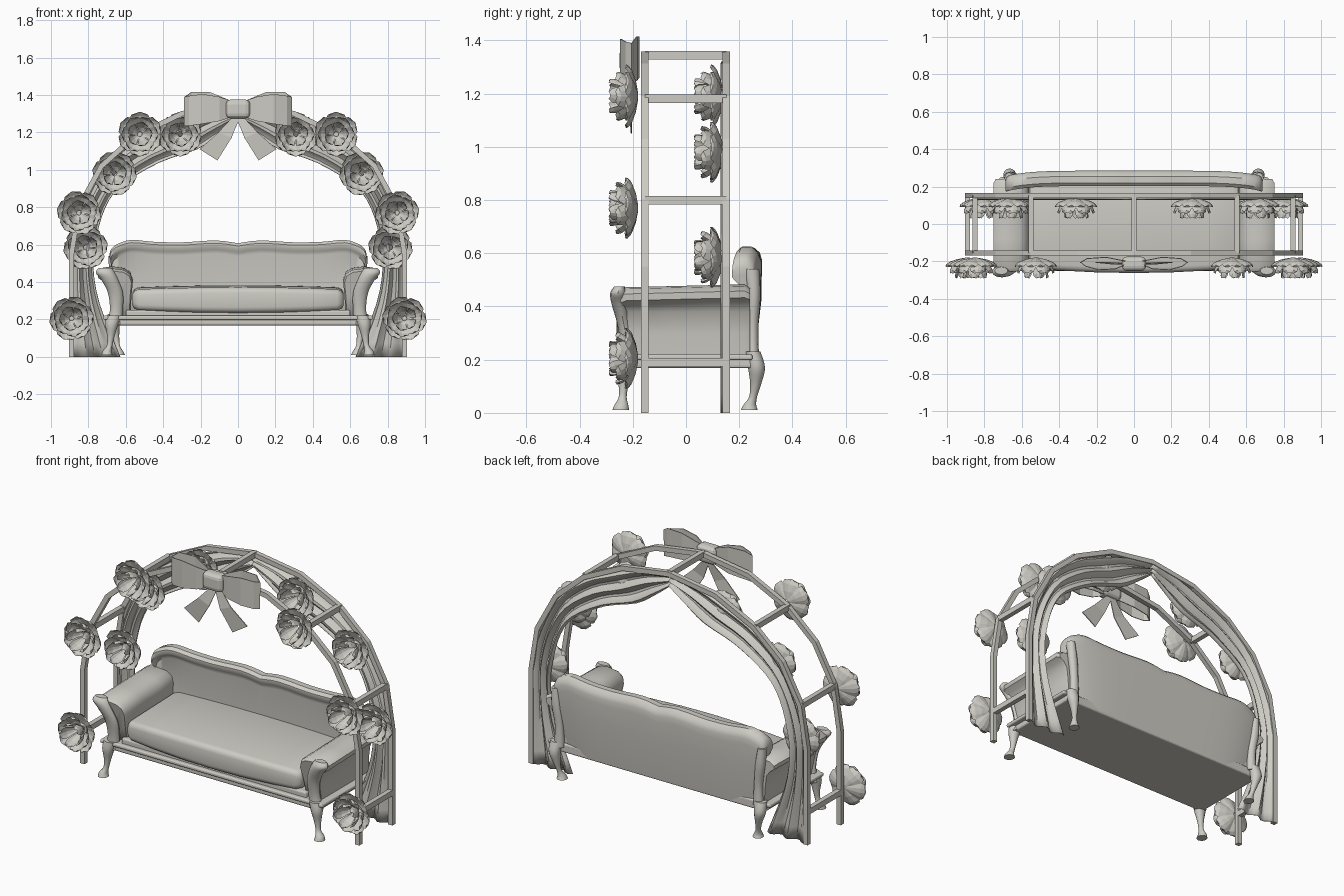
import bpy, bmesh, math
from mathutils import Vector, Matrix

cube = bpy.data.objects.get("Cube")
if cube:
    bpy.data.objects.remove(cube, do_unlink=True)

mat = bpy.data.materials.new("warm_light_grey")
mat.use_nodes = True
COLOR = (0.61, 0.60, 0.55, 1)
mat.diffuse_color = COLOR
mat.node_tree.nodes["Principled BSDF"].inputs["Base Color"].default_value = COLOR


def finish(name, bm, smooth=False, recalc=True):
    if recalc:
        bmesh.ops.recalc_face_normals(bm, faces=bm.faces[:])
    mesh = bpy.data.meshes.new(name)
    bm.to_mesh(mesh)
    bm.free()
    mesh.materials.append(mat)
    for p in mesh.polygons:
        p.use_smooth = smooth
    if smooth:
        mesh.set_sharp_from_angle(angle=math.radians(40))
    obj = bpy.data.objects.new(name, mesh)
    bpy.context.collection.objects.link(obj)
    return obj


def add_rings(bm, rings, closed=True, caps=True):
    rows = [[bm.verts.new(p) for p in r] for r in rings]
    n = len(rows[0])
    for a, b in zip(rows, rows[1:]):
        for i in range(n if closed else n - 1):
            j = (i + 1) % n
            bm.faces.new((a[i], a[j], b[j], b[i]))
    if closed and caps:
        bm.faces.new(rows[0])
        bm.faces.new(rows[-1])


def loft(name, rings, smooth=False, closed=True, thick=0):
    bm = bmesh.new()
    add_rings(bm, rings, closed)
    obj = finish(name, bm, smooth)
    if thick:
        mod = obj.modifiers.new("thickness", 'SOLIDIFY')
        mod.thickness = thick
        mod.offset = 0
    return obj


def box(name, lo, hi, bevel=0):
    bm = bmesh.new()
    bmesh.ops.create_cube(bm, size=1)
    for v in bm.verts:
        v.co = [(a + b) / 2 + c * (b - a) for a, b, c in zip(lo, hi, v.co)]
    obj = finish(name, bm)
    if bevel:
        mod = obj.modifiers.new("round", 'BEVEL')
        mod.width, mod.segments = bevel, 3
    return obj


def spline(pts, steps=4):
    """Smooth path through points of any dimension."""
    out = []
    for i in range(len(pts) - 1):
        quad = [pts[max(i - 1, 0)], pts[i], pts[i + 1], pts[min(i + 2, len(pts) - 1)]]
        for k in range(steps):
            t = k / steps
            out.append(tuple(0.5 * (2 * b + (c - a) * t + (2 * a - 5 * b + 4 * c - d) * t * t
                             + (3 * b - a - 3 * c + d) * t ** 3) for a, b, c, d in zip(*quad)))
    return out + [tuple(pts[-1])]


def post(name, s, stations, sides=12):
    """Upright turned shape: stations of x, y, z, half width x, half width y."""
    rings = []
    for x, y, z, rx, ry in spline(stations):
        rings.append([(s * (x + rx * math.cos(a)), y + ry * math.sin(a), z)
                      for a in (2 * math.pi * k / sides for k in range(sides))])
    loft(name, rings, True)


# Arch frames
HALF = [(0.89, 0), (0.89, 0.55), (0.85, 0.80), (0.73, 1.02), (0.55, 1.18), (0.30, 1.30), (0, 1.345)]
path = [Vector(p) for p in HALF] + [Vector((-x, z)) for x, z in HALF[-2::-1]]
W = 0.014
for name, y in (("front_arch", -0.155), ("back_arch", 0.152)):
    rings = []
    for i, p in enumerate(path):
        d = (path[min(i + 1, len(path) - 1)] - path[max(i - 1, 0)]).normalized()
        if i in (0, len(path) - 1):
            d = Vector((0, 1 if i == 0 else -1))
        n = Vector((d.y, -d.x)) * W
        rings.append([(p.x + a * n.x, y + b * W, p.y + a * n.y)
                      for a, b in ((1, 1), (1, -1), (-1, -1), (-1, 1))])
    loft(name, rings)

# Bars joining the two arches
for x, z in ((0.89, 0.19), (0.85, 0.80), (0.55, 1.18), (0, 1.345)):
    for s in ((1, -1) if x else (1,)):
        box("cross_bar", (s * x - W, -0.155, z - 0.016), (s * x + W, 0.152, z + 0.016))

# Draped curtains: outer edge x, z and inner edge x, z
DRAPE = [(0, 1.335, 0, 1.27), (0.2, 1.31, 0.10, 1.19), (0.40, 1.235, 0.22, 1.11),
         (0.56, 1.155, 0.42, 1.04), (0.72, 1.01, 0.62, 0.92), (0.83, 0.80, 0.71, 0.80),
         (0.88, 0.62, 0.76, 0.63), (0.885, 0.48, 0.775, 0.48), (0.89, 0.28, 0.74, 0.28), (0.90, 0, 0.63, 0)]
for s in (1, -1):
    rings = []
    for ox, oz, ix, iz in spline(DRAPE, 3):
        row = []
        for k in range(13):
            t = k / 12
            fold = 0.145 + 0.016 * math.sin(t * 5 * math.pi)
            row.append((s * (ox + (ix - ox) * t), fold, oz + (iz - oz) * t))
        rings.append(row)
    loft("curtain", rings, True, closed=False, thick=0.004)

# Flowers: layers of count, reach, height, petal width, turn
LAYERS = [(6, 0.108, 0.045, 0.105, 0), (6, 0.088, 0.08, 0.085, 0.5), (5, 0.056, 0.105, 0.065, 0.2)]
bm = bmesh.new()
for count, reach, height, width, turn in LAYERS:
    for k in range(count):
        rot = Matrix.Rotation(2 * math.pi * (k + turn) / count, 3, 'Y')
        rings = []
        for t, w in ((0, 0.25), (0.3, 0.65), (0.6, 1), (0.85, 0.85), (1, 0.4)):
            r = 0.012 + reach * math.sin(t * 1.5)
            h = height * t ** 1.4
            rings.append([rot @ Vector((c * w * width / 2, -h - 0.014 * c * c * w, r - 0.012 * c * c * t))
                          for c in (-1, -0.5, 0, 0.5, 1)])
        add_rings(bm, rings, closed=False)
flower = finish("flower", bm, recalc=False)
flower_mesh = flower.data
bpy.data.objects.remove(flower)
SPOTS = [(0.525, -0.18, 1.19), (0.85, -0.18, 0.77), (0.89, -0.18, 0.205),
         (0.31, 0.14, 1.19), (0.66, 0.14, 0.98), (0.815, 0.14, 0.585)]
for s in (1, -1):
    for i, (x, y, z) in enumerate(SPOTS):
        obj = bpy.data.objects.new("flower", flower_mesh)
        obj.location = (s * x, y, z)
        obj.rotation_euler = (0, 0.35 * i * s, 0)
        bpy.context.collection.objects.link(obj)

# Bow: loops (x, y, bottom, top), tails and knot
LOOP = [(0.04, -0.215, 1.28, 1.37), (0.10, -0.24, 1.26, 1.39), (0.19, -0.245, 1.245, 1.405),
        (0.26, -0.225, 1.235, 1.395), (0.285, -0.205, 1.235, 1.39), (0.25, -0.185, 1.25, 1.415),
        (0.15, -0.178, 1.26, 1.415), (0.04, -0.2, 1.28, 1.37)]
for s in (1, -1):
    loft("bow_loop", [[(s * x, y, a), (s * x, y, (a + b) / 2), (s * x, y, b)] for x, y, a, b in LOOP],
         closed=False, thick=0.005)
    loft("bow_tail", [[(s * -0.01, -0.20, 1.28), (s * 0.03, -0.20, 1.28)],
                      [(s * 0.035, -0.215, 1.17), (s * 0.105, -0.215, 1.20)],
                      [(s * 0.11, -0.205, 1.05), (s * 0.205, -0.205, 1.11)]], closed=False, thick=0.005)
box("bow_knot", (-0.065, -0.25, 1.275), (0.065, -0.175, 1.375), 0.025)

# Sofa seat frame with a moulded lip
box("seat_frame", (-0.69, -0.235, 0.168), (0.69, 0.25, 0.215), 0.01)
box("seat_lip", (-0.72, -0.25, 0.198), (0.72, 0.25, 0.22), 0.008)
box("seat_deck", (-0.60, -0.225, 0.21), (0.60, 0.24, 0.25), 0.01)

# Seat cushion with a bowed front
rings = []
for x, inset in ((-0.565, 0.025), (-0.555, 0.008), (-0.53, 0), (-0.4, 0), (-0.2, 0), (0, 0),
                 (0.2, 0), (0.4, 0), (0.53, 0), (0.555, 0.008), (0.565, 0.025)):
    bow = 1 - (x / 0.565) ** 2
    front, back = -0.235 - 0.027 * bow + inset, 0.235 - inset
    low, high = 0.25 - 0.015 * bow + inset, 0.37 + 0.012 * bow - inset
    ring = []
    for cy, cz, a0 in ((front + 0.03, low + 0.03, 180), (back - 0.03, low + 0.03, 270),
                       (back - 0.03, high - 0.03, 0), (front + 0.03, high - 0.04, 90)):
        for k in range(4):
            a = math.radians(a0 + 30 * k)
            ring.append((x, cy + 0.03 * math.cos(a), cz + 0.03 * math.sin(a)))
    rings.append(ring)
loft("seat_cushion", rings, True)

# Backrest with a scalloped, rolled top rail
TOP = [(0, 0.607), (0.12, 0.622), (0.3, 0.612), (0.45, 0.615), (0.57, 0.625), (0.64, 0.605), (0.675, 0.58), (0.69, 0.545)]
half = spline(TOP, 3)
rings = []
for x, top in [(-x, z) for x, z in half[:0:-1]] + half:
    e = (abs(x) / 0.69) ** 6
    puff = 0.015 * (1 - e)
    section = [(0.235, 0.2), (0.225 - puff, 0.38), (0.235 - puff, top - 0.07), (0.215, top - 0.05),
               (0.203, top - 0.035), (0.203, top - 0.015), (0.22, top), (0.255, top), (0.278, top - 0.02),
               (0.285, top - 0.045), (0.285, top - 0.08), (0.283, 0.42), (0.255, 0.18)]
    rings.append([(x * (0.91 + 0.09 * min(1, (z - 0.18) / 0.38)), y - 0.03 * e, z) for y, z in section])
loft("backrest", rings, True)

# Arms, front stiles, legs and back posts
ARM = [(0.575, 0.21), (0.57, 0.32), (0.562, 0.41), (0.575, 0.45), (0.61, 0.472), (0.67, 0.48), (0.72, 0.474),
       (0.75, 0.455), (0.748, 0.43), (0.72, 0.412), (0.695, 0.38), (0.685, 0.30), (0.68, 0.21)]
for s in (1, -1):
    rings = []
    for t, shrink in ((0, 0.9), (0.04, 1), (0.35, 1), (0.7, 1), (0.96, 1), (1, 0.9)):
        ring = []
        for x, z in ARM:
            y0 = -0.195 - 0.06 * (z - 0.21) / 0.27
            lift = 0.012 * (t - 0.7) if z > 0.4 else 0
            ring.append((s * (0.64 + (x - 0.64) * shrink), y0 + (0.24 - y0) * t, 0.35 + (z - 0.35) * shrink + lift))
        rings.append(ring)
    loft("armrest", rings, True)
    post("front_stile", s, [(0.66, -0.215, 0.17, 0.04, 0.03), (0.65, -0.22, 0.25, 0.035, 0.025),
                            (0.655, -0.235, 0.34, 0.04, 0.025), (0.685, -0.25, 0.41, 0.045, 0.03),
                            (0.71, -0.255, 0.45, 0.05, 0.03), (0.71, -0.25, 0.475, 0.035, 0.02)])
    post("front_leg", s, [(0.70, -0.245, 0.01, 0.03, 0.032), (0.70, -0.243, 0.03, 0.024, 0.026),
                          (0.687, -0.238, 0.06, 0.015, 0.015), (0.68, -0.235, 0.11, 0.02, 0.019),
                          (0.675, -0.235, 0.17, 0.034, 0.03), (0.665, -0.225, 0.22, 0.042, 0.035)])
    post("back_leg", s, [(0.635, 0.238, 0.01, 0.03, 0.032), (0.637, 0.24, 0.03, 0.022, 0.024),
                         (0.645, 0.252, 0.06, 0.014, 0.015), (0.655, 0.262, 0.11, 0.02, 0.021),
                         (0.665, 0.265, 0.17, 0.033, 0.032), (0.66, 0.25, 0.23, 0.036, 0.03)])
    post("back_post", s, [(0.645, 0.25, 0.2, 0.03, 0.025), (0.645, 0.25, 0.32, 0.025, 0.022),
                          (0.66, 0.255, 0.44, 0.028, 0.025), (0.668, 0.245, 0.54, 0.024, 0.03)])
